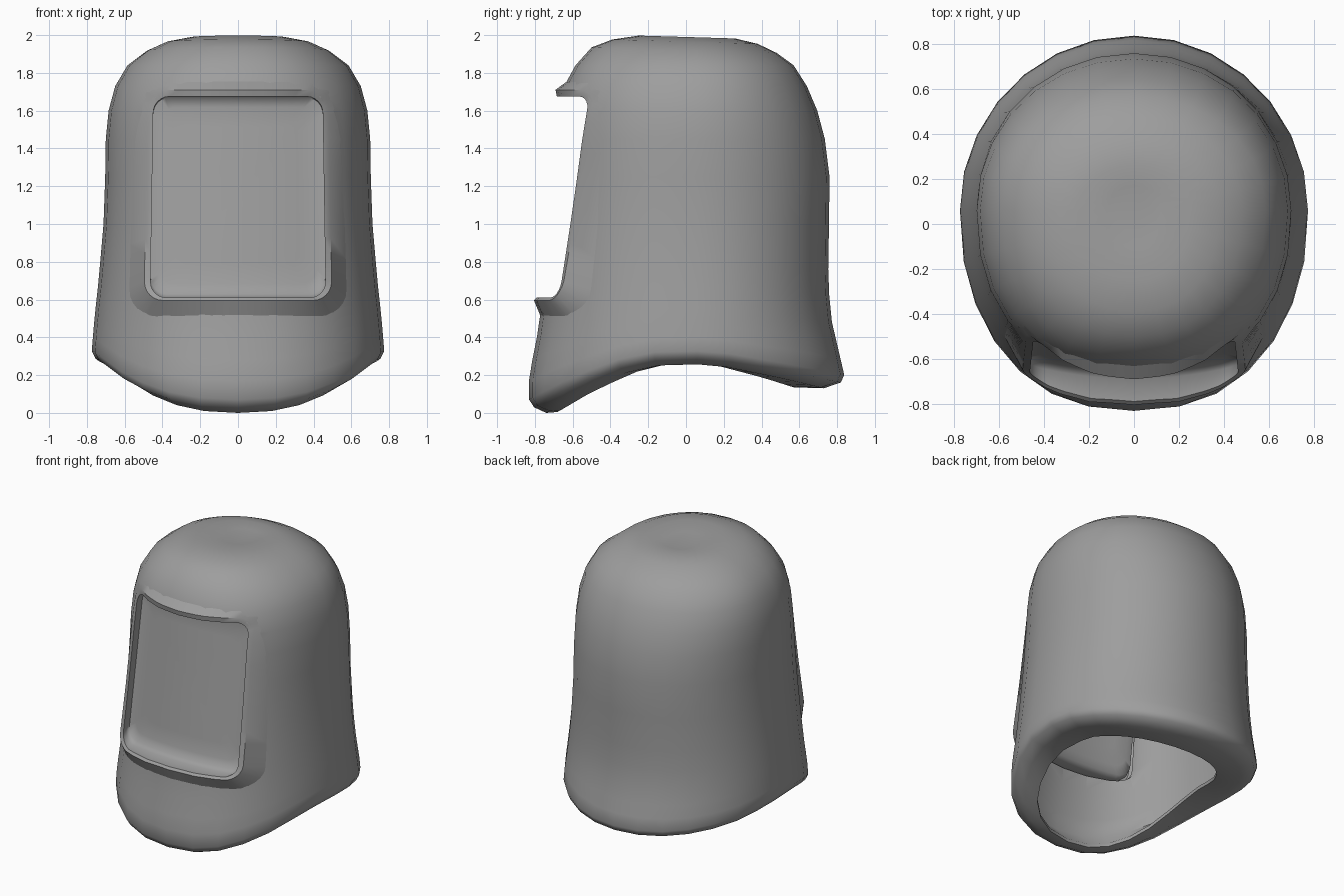
import bpy, bmesh
from math import sin, cos, pi

if "Cube" in bpy.data.objects:
    bpy.data.objects.remove(bpy.data.objects["Cube"])

CY, SEG = 0.06, 28
# shell sections: z, half width, front y, back y
SECT = [(0.0, .76, -.82, .82), (.1, .77, -.835, .84), (.2, .772, -.83, .838), (.32, .775, -.805, .81),
        (.5, .76, -.77, .768), (.7, .738, -.755, .752), (1.0, .712, -.73, .757), (1.25, .703, -.705, .76),
        (1.45, .70, -.685, .735), (1.6, .685, -.67, .695), (1.73, .65, -.645, .64), (1.84, .585, -.585, .57),
        (1.92, .48, -.50, .48), (1.965, .38, -.39, .38), (1.99, .25, -.25, .26), (1.975, .12, -.10, .17)]

grey = bpy.data.materials.new("dark_grey")
grey.diffuse_color = (.34, .34, .34, 1)
grey.use_nodes = True
grey.node_tree.nodes["Principled BSDF"].inputs["Base Color"].default_value = grey.diffuse_color


def lerp(a, b, t):
    return a + (b - a) * t


def interp(table, k):
    """Piecewise linear lookup; the first column is the key."""
    if k <= table[0][0]:
        return table[0][1:]
    for p, q in zip(table, table[1:]):
        if p[0] <= k <= q[0]:
            t = (k - p[0]) / (q[0] - p[0])
            return [lerp(u, v, t) for u, v in zip(p[1:], q[1:])]
    return table[-1][1:]


def section_point(th, sec, inset=0.0):
    a, yf, yb = sec
    c, s = cos(th), sin(th)
    n = 2.25 if s < 0 else 2.05
    b = (CY - yf) if s < 0 else (yb - CY)
    x = (a - inset) * abs(c) ** (2 / n) * (1 if c > 0 else -1)
    y = CY + (b - inset) * abs(s) ** (2 / n) * (1 if s > 0 else -1)
    return x, y


angles = [2 * pi * i / SEG for i in range(SEG)]


def front_y(x, z):
    """Depth of the faceted shell front at x, z."""
    sec = interp(SECT[:13], z)
    return interp([section_point(th, sec) for th in angles[SEG // 2 + 1:]], x)[0]


# bottom hem height by depth y
HEM = [(-.83, 0.0), (-.79, .02), (-.68, .08), (-.55, .14), (-.4, .205), (-.2, .25), (0, .26), (.2, .25),
       (.4, .215), (.6, .18), (.84, .13)]


def make_object(name, bm):
    bmesh.ops.recalc_face_normals(bm, faces=bm.faces)
    me = bpy.data.meshes.new(name)
    bm.to_mesh(me)
    bm.free()
    me.materials.append(grey)
    ob = bpy.data.objects.new(name, me)
    bpy.context.collection.objects.link(ob)
    return ob


def loft(bm, rings, cap_start, cap_end):
    vs = [[bm.verts.new(p) for p in r] for r in rings]
    n = len(vs[0])
    for r, s in zip(vs, vs[1:]):
        for i in range(n):
            j = (i + 1) % n
            bm.faces.new((r[i], r[j], s[j], s[i]))
    if cap_start:
        bm.faces.new(vs[0])
    if cap_end:
        bm.faces.new(vs[-1])


def shade(ob, deg):
    bpy.ops.object.select_all(action='DESELECT')
    ob.select_set(True)
    bpy.context.view_layer.objects.active = ob
    bpy.ops.object.shade_smooth_by_angle(angle=deg * pi / 180)


# hood shell: thin inner skin, turned-in hem, outer wall, dished crown
def hem_ring(t, lift, inset, side=0.0):
    ring = []
    for th in angles:
        hem = interp(HEM, section_point(th, interp(SECT[:13], .2))[1])[0]
        z = lerp(hem + lift, .9, t)
        x, y = section_point(th, interp(SECT[:13], z), inset + side * (1 - max(0, -sin(th))))
        ring.append((x, y, z))
    return ring


def level_ring(row, inset=0.0, drop=0.0):
    ring = []
    for th in angles:
        x, y = section_point(th, row[1:], inset)
        ring.append((x, y, row[0] - drop - (.03 * y if row[0] > 1.9 else 0)))
    return ring


rings = [level_ring(r, .03, .03) for r in reversed(SECT[6:])]
rings += [hem_ring(t, .07, .035) for t in (.8, .5, .25, .1)]
rings += [hem_ring(0, .03, .14, .13), hem_ring(0, .005, .14, .13), hem_ring(0, 0, .08, .03), hem_ring(0, .03, .02)]
rings += [hem_ring(t, .07, 0) for t in (0, .12, .25, .4, .6, .8)]
rings += [level_ring(r) for r in SECT[6:]]
bm = bmesh.new()
loft(bm, rings, True, True)
shell = make_object("hood_shell", bm)


# rounded window outline in x, z
def outline(hw, z0, z1, r, side=12, corner=6):
    pts = []
    corners = [(hw - r, z0 + r, -pi / 2), (hw - r, z1 - r, 0), (-hw + r, z1 - r, pi / 2), (-hw + r, z0 + r, pi)]
    for k, (cx, cz, a0) in enumerate(corners):
        arc = [(cx + r * cos(a0 + pi / 2 * i / corner), cz + r * sin(a0 + pi / 2 * i / corner))
               for i in range(corner + 1)]
        pts += arc
        nx, nz, na = corners[(k + 1) % 4]
        q = (nx + r * cos(na), nz + r * sin(na))
        pts += [(lerp(arc[-1][0], q[0], i / side), lerp(arc[-1][1], q[1], i / side)) for i in range(1, side)]
    return [(x * (1 + .035 * (1.2 - z)), z) for x, z in pts]


# window opening cut through the front wall
bm = bmesh.new()
hole = outline(.475, .59, 1.695, .1)
loft(bm, [[(x, y, z) for x, z in hole] for y in (-1.2, -.2)], True, True)
cutter = make_object("window_cutter", bm)
mod = shell.modifiers.new("window", 'BOOLEAN')
mod.operation, mod.solver, mod.object = 'DIFFERENCE', 'EXACT', cutter
bpy.context.view_layer.objects.active = shell
bpy.ops.object.modifier_apply(modifier="window")
bpy.data.objects.remove(cutter)
shade(shell, 60)


# raised window frame: proud at the bottom, nearly flush at the upper sides
def frame_ring(hw, z0, z1, r, out, slant=0.0):
    return [(x, front_y(x, z) - out - slant * (1.05 - z) * min(1, abs(x) / .46) ** 2, z)
            for x, z in outline(hw, z0, z1, r)]


def pane_ring(hw, z0, z1, r, fwd):
    return [(x, -.44 - .15 * (1.6 - z) - .06 * (1 - (x / .47) ** 2) - fwd, z) for x, z in outline(hw, z0, z1, r)]


frame = [frame_ring(.57, .50, 1.76, .15, -.005), frame_ring(.487, .595, 1.71, .1, .042, .06),
         frame_ring(.455, .61, 1.675, .085, .028, .06)]
bm = bmesh.new()
loft(bm, frame, False, False)
shade(make_object("window_frame", bm), 35)

# recessed window pane, gently bowed, with curled edge
pane = [frame[-1], pane_ring(.46, .61, 1.68, .085, .04), pane_ring(.455, .63, 1.67, .085, .015)]
pane += [pane_ring(.455 * k, lerp(1.15, .63, k), lerp(1.15, 1.67, k), .085 * k, 0) for k in (.9, .7, .5, .3, .1)]
bm = bmesh.new()
loft(bm, pane, False, True)
shade(make_object("window_pane", bm), 60)
